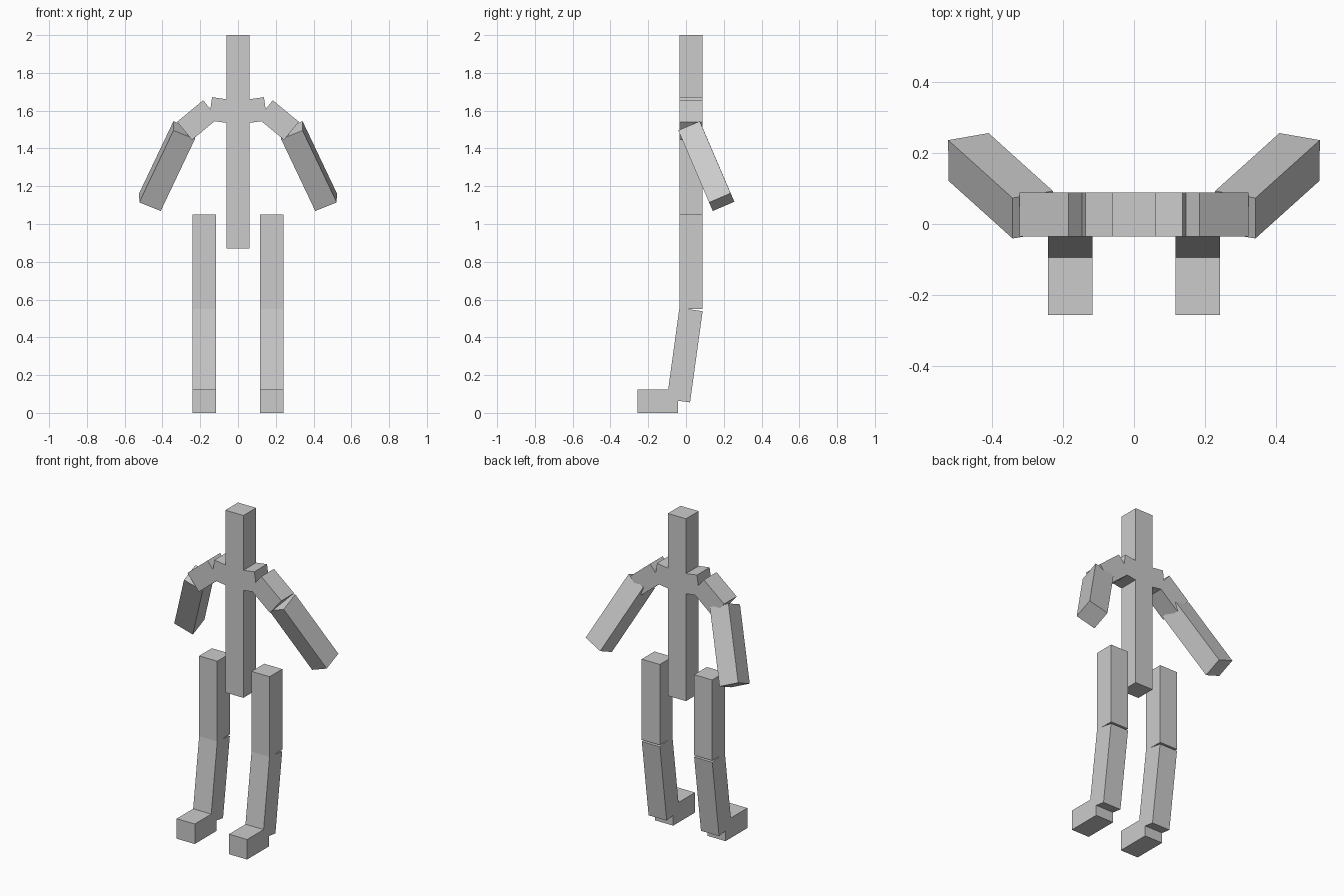
import bpy
import bmesh
from mathutils import Matrix, Vector

if "Cube" in bpy.data.objects:
    bpy.data.objects.remove(bpy.data.objects["Cube"])

T = 0.124          # thickness of every bar
Y = 0.0265         # depth of the body's middle plane

grey = bpy.data.materials.new("plain grey")
grey.diffuse_color = (0.6, 0.6, 0.6, 1)
grey.use_nodes = True
grey.node_tree.nodes["Principled BSDF"].inputs["Base Color"].default_value = grey.diffuse_color


def bar(name, start, end, depth_axis=(0, 1, 0)):
    """Square bar from start to end; depth_axis sets its roll."""
    a, b = Vector(start), Vector(end)
    d = (b - a).normalized()
    side = d.cross(Vector(depth_axis)).normalized()
    depth = side.cross(d)
    rot = Matrix((side, depth, d)).transposed().to_4x4()
    size = Matrix.Diagonal((T, T, (b - a).length, 1))
    bm = bmesh.new()
    bmesh.ops.create_cube(bm, size=1, matrix=Matrix.Translation((a + b) / 2) @ rot @ size)
    bmesh.ops.recalc_face_normals(bm, faces=bm.faces)
    mesh = bpy.data.meshes.new(name)
    bm.to_mesh(mesh)
    bm.free()
    mesh.materials.append(grey)
    obj = bpy.data.objects.new(name, mesh)
    bpy.context.collection.objects.link(obj)


# Spine and head in one upright bar
bar("spine", (0, Y, 0.87), (0, Y, 2.0))

for label, s in (("left", 1), ("right", -1)):
    # Arm: collar rising outward, sloping upper arm, forearm swung back
    bar(label + "_collar", (0, Y, 1.589), (s * 0.146, Y, 1.61))
    bar(label + "_upper_arm", (s * 0.145, Y, 1.607), (s * 0.283, Y, 1.493))
    bar(label + "_forearm", (s * 0.285, 0.026, 1.497), (s * 0.466, 0.189, 1.116),
        (0, 0.92, 0.40))
    # Leg: thigh, shin leaning forward, foot
    x = s * 0.1795
    bar(label + "_thigh", (x, Y, 1.049), (x, Y, 0.549))
    bar(label + "_shin", (x, Y, 0.547), (x, -0.04, 0.064))
    bar(label + "_foot", (x, -0.0425, T / 2), (x, -0.2555, T / 2), (0, 0, 1))
